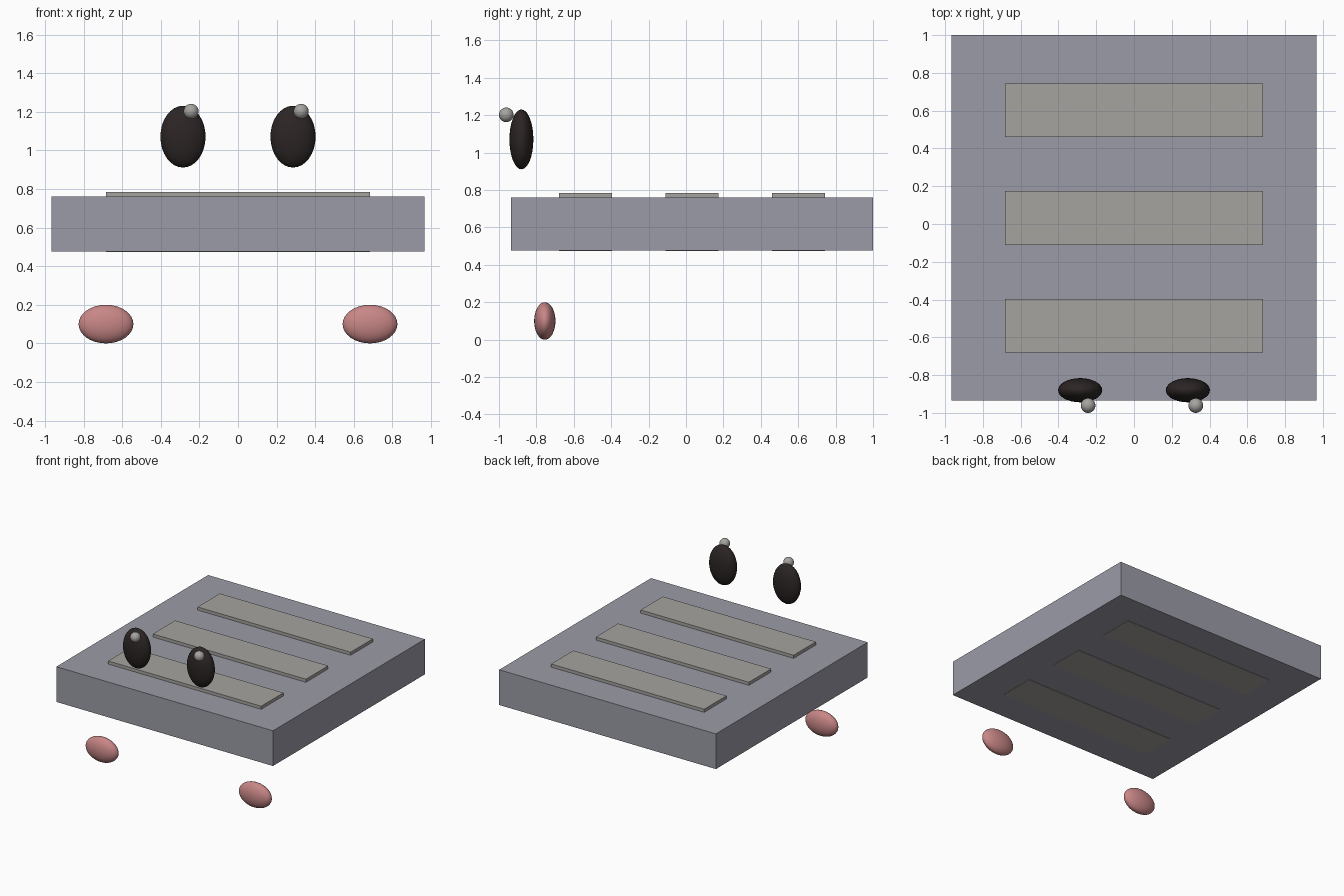
import bpy

if "Cube" in bpy.data.objects:
    bpy.data.objects.remove(bpy.data.objects["Cube"])


def material(name, rgb):
    m = bpy.data.materials.new(name)
    m.diffuse_color = (*rgb, 1)
    m.use_nodes = True
    m.node_tree.nodes["Principled BSDF"].inputs["Base Color"].default_value = m.diffuse_color
    return m


slate = material("slate", (0.33, 0.33, 0.39))
stone = material("stone", (0.38, 0.37, 0.35))
dark = material("dark", (0.025, 0.018, 0.018))
pink = material("pink", (0.58, 0.24, 0.24))


def box(name, lo, hi, mat):
    centre = [(a + b) / 2 for a, b in zip(lo, hi)]
    bpy.ops.mesh.primitive_cube_add(size=1, location=centre)
    ob = bpy.context.object
    ob.name = name
    ob.scale = [b - a for a, b in zip(lo, hi)]
    bpy.ops.object.transform_apply(location=False, rotation=False, scale=True)
    ob.data.materials.append(mat)


def ellipsoid(name, centre, radii, mat, segments=32, rings=16):
    bpy.ops.mesh.primitive_uv_sphere_add(
        segments=segments, ring_count=rings, radius=1, location=centre)
    ob = bpy.context.object
    ob.name = name
    ob.scale = radii
    bpy.ops.object.transform_apply(location=False, rotation=False, scale=True)
    bpy.ops.object.shade_smooth()
    ob.data.materials.append(mat)


# Floating slab
box("slab", (-0.967, -0.935, 0.476), (0.967, 1.0, 0.76), slate)

# Three cross strips that poke through the top and just break the underside
for i in range(3):
    y = -0.538 + i * 0.57
    box(f"strip_{i + 1}", (-0.683, y - 0.142, 0.473),
        (0.683, y + 0.142, 0.785), stone)

# Eyes, eye highlights (both offset to the same side) and cheeks
for side, s in (("left", -1), ("right", 1)):
    ellipsoid(f"eye_{side}", (s * 0.285, -0.88, 1.071), (0.117, 0.064, 0.16), dark)
    ellipsoid(f"eye_highlight_{side}", (s * 0.285 + 0.042, -0.961, 1.202),
              (0.039, 0.039, 0.039), stone)
    ellipsoid(f"cheek_{side}", (s * 0.684, -0.755, 0.1), (0.142, 0.057, 0.1), pink)
